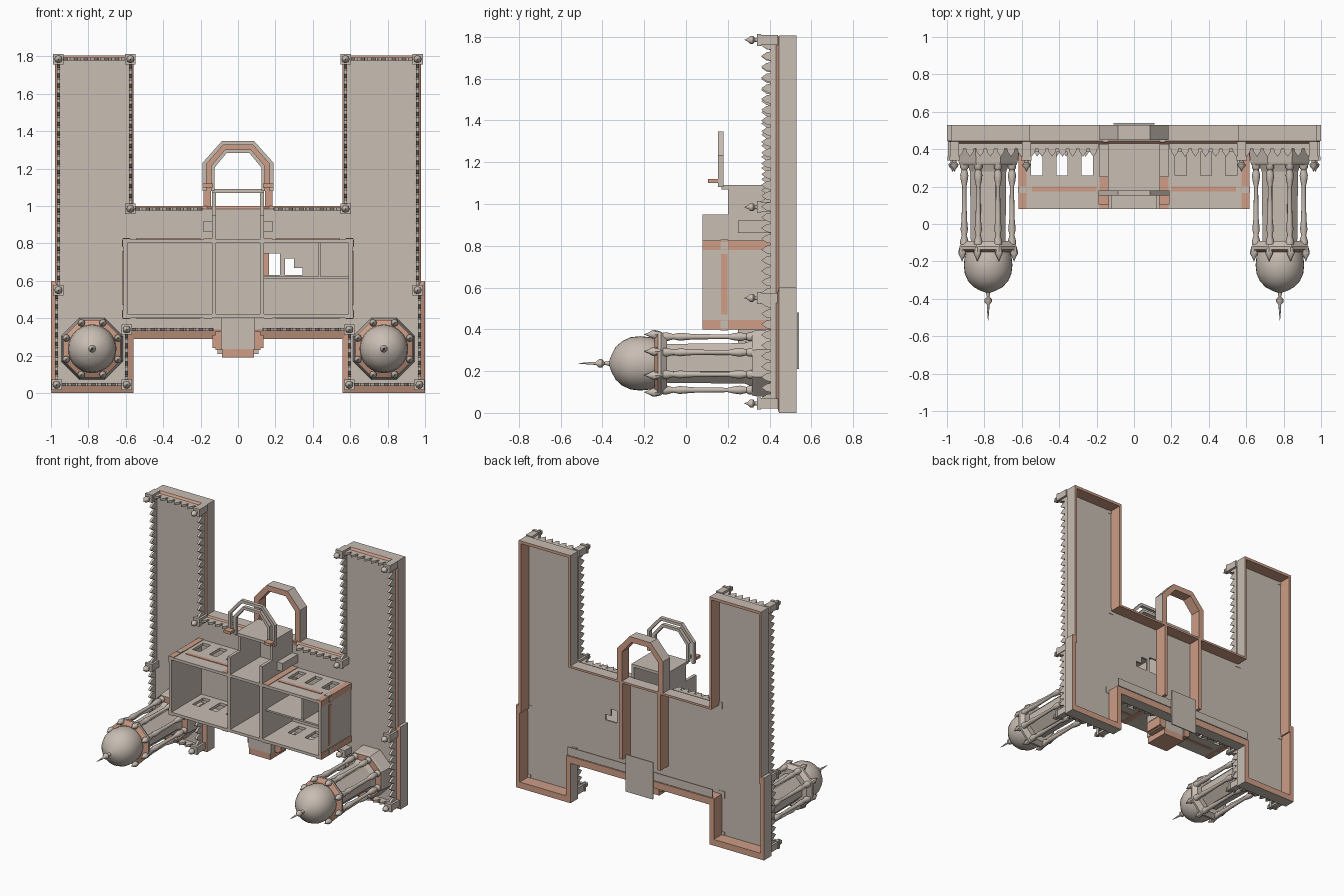
import bpy, bmesh, math
from mathutils import Matrix

cube = bpy.data.objects.get("Cube")
if cube:
    bpy.data.objects.remove(cube)


def material(name, rgb):
    m = bpy.data.materials.new(name)
    m.use_nodes = True
    m.diffuse_color = (*rgb, 1)
    m.node_tree.nodes["Principled BSDF"].inputs["Base Color"].default_value = (*rgb, 1)
    return m


MATS = [material("stone", (0.58, 0.51, 0.45)), material("terracotta", (0.62, 0.34, 0.24))]
STONE, CLAY = 0, 1


def finish(name, bm, smooth=False):
    bmesh.ops.recalc_face_normals(bm, faces=bm.faces)
    me = bpy.data.meshes.new(name)
    bm.to_mesh(me)
    bm.free()
    for m in MATS:
        me.materials.append(m)
    ob = bpy.data.objects.new(name, me)
    bpy.context.collection.objects.link(ob)
    if smooth:
        bpy.ops.object.select_all(action='DESELECT')
        ob.select_set(True)
        bpy.context.view_layer.objects.active = ob
        bpy.ops.object.shade_smooth_by_angle(angle=math.radians(40))
    return ob


def add_box(bm, x0, x1, y0, y1, z0, z1, mat=STONE):
    vs = bmesh.ops.create_cube(bm, size=1)["verts"]
    mid = Matrix.Translation(((x0 + x1) / 2, (y0 + y1) / 2, (z0 + z1) / 2))
    bmesh.ops.transform(bm, verts=vs, matrix=mid @ Matrix.Diagonal((x1 - x0, y1 - y0, z1 - z0, 1)))
    for f in {f for v in vs for f in v.link_faces}:
        f.material_index = mat


def box(name, *args):
    bm = bmesh.new()
    add_box(bm, *args)
    return finish(name, bm)


def add_prism(bm, pts, y0, y1):
    a, b = ([bm.verts.new((x, y, z)) for x, z in pts] for y in (y0, y1))
    n = len(pts)
    bm.faces.new(a)
    bm.faces.new(b)
    for i in range(n):
        bm.faces.new((a[i], a[(i + 1) % n], b[(i + 1) % n], b[i]))


def band(name, outer, inner, y_out, y_in, y_back, mats, closed=True):
    """Wall between two outlines: mats colour outer, front, inner, back."""
    bm = bmesh.new()
    rows = [[bm.verts.new((x, y, z)) for x, z in pts] for pts, y in
            ((outer, y_back), (outer, y_out), (inner, y_in), (inner, y_back))]
    n = len(outer)
    for k in range(4):
        a, b = rows[k], rows[(k + 1) % 4]
        for i in range(n if closed else n - 1):
            j = (i + 1) % n
            bm.faces.new((a[i], a[j], b[j], b[i])).material_index = mats[k]
    if not closed:
        for i in (0, n - 1):
            bm.faces.new([r[i] for r in rows])
    return finish(name, bm)


def add_lathe(bm, cx, cz, profile, sides, phase=0.0):
    """Turn (radius, y) points round an axis along y."""
    rings = [[bm.verts.new((cx + r * math.cos(phase + math.tau * i / sides), y,
                            cz + r * math.sin(phase + math.tau * i / sides)))
              for i in range(sides)] for r, y in profile]
    for a, b in zip(rings, rings[1:]):
        for i in range(sides):
            j = (i + 1) % sides
            bm.faces.new((a[i], a[j], b[j], b[i]))
    bm.faces.new(rings[0])
    bm.faces.new(rings[-1])


def cut(ob, cutter):
    cutter.hide_render = True
    cutter.hide_viewport = True
    mod = ob.modifiers.new("openings", 'BOOLEAN')
    mod.object = cutter
    mod.solver = 'EXACT'


def mirrored(half):
    return half + [(-x, z) for x, z in reversed(half)]


def rect(x, z0, z1):
    return [(x, z0), (x, z1), (-x, z1), (-x, z0)]


# Terrace: battered retaining wall and its floor
rail = [(.575, .985), (.575, 1.785), (.96, 1.785), (.96, .55),
        (.97, .55), (.97, .045), (.595, .045), (.595, .34)]
edge = [(.56, 1.0), (.56, 1.805), (.978, 1.805), (.978, .6),
        (1.0, .6), (1.0, 0), (.56, 0), (.56, .29)]
band("terrace_wall", mirrored(edge), mirrored(rail), .445, .43, .53, (STONE, CLAY, CLAY, CLAY))
bm = bmesh.new()
add_prism(bm, mirrored(rail), .425, .437)
floor = finish("terrace_floor", bm)
bm = bmesh.new()
add_box(bm, .14, .225, .3, .6, .63, .745)
add_prism(bm, [(.25, .63), (.345, .63), (.345, .67), (.30, .67), (.30, .72), (.25, .72)], .3, .6)
cut(floor, finish("floor_opening_cutter", bm))

# Parapet: low kerb with pointed merlons along every edge
bm = bmesh.new()
runs = list(zip(rail, rail[1:])) + [((.19, .985), rail[0]), ((.13, .34), rail[-1])]
for s in (-1, 1):
    for (xa, za), (xb, zb) in runs:
        length = math.hypot(xb - xa, zb - za)
        if length < .05:
            continue
        along_x = abs(xb - xa) > abs(zb - za)
        hx, hz = (0, .008) if along_x else (.008, 0)
        xs, zs = sorted((s * xa, s * xb)), sorted((za, zb))
        add_box(bm, xs[0] - hx, xs[1] + hx, .405, .43, zs[0] - hz, zs[1] + hz)
        count = round(length / .052)
        for i in range(count):
            t = (i + .5) / count
            x, z = s * (xa + (xb - xa) * t), za + (zb - za) * t
            sides = []
            for o in (-.008, .008):
                ring = [(-.022, .407), (-.018, .385), (0, .36), (.018, .385), (.022, .407)]
                sides.append([bm.verts.new((x + u, y, z + o) if along_x else (x + o, y, z + u))
                              for u, y in ring])
            a, b = sides
            bm.faces.new(a)
            bm.faces.new(b)
            for k in range(5):
                bm.faces.new((a[k], a[k - 1], b[k - 1], b[k]))
finish("parapet", bm)

# Corner posts with turned finials
posts, finials = bmesh.new(), bmesh.new()
for s in (-1, 1):
    for x, z in rail[:4] + rail[5:]:
        add_box(posts, s * x - .024, s * x + .024, .36, .44, z - .024, z + .024)
        add_box(posts, s * x - .028, s * x + .028, .34, .36, z - .028, z + .028)
        add_lathe(finials, s * x, z, [(.012, .345), (.010, .33), (.021, .32), (.02, .308),
                                      (.008, .295), (.001, .28)], 10)
finish("corner_posts", posts)
finish("post_finials", finials, True)

# Domed pavilions on the two front corners
EIGHTH = math.pi / 8
for s, side in ((-1, "right"), (1, "left")):
    cx, cz = s * .78, .237
    bm = bmesh.new()
    add_lathe(bm, cx, cz, [(.178, .43), (.17, .33), (.165, .315)], 8, EIGHTH)
    for f in bm.faces:
        f.material_index = CLAY if len(f.verts) == 8 else STONE
    finish(side + "_pavilion_base", bm)
    bm = bmesh.new()
    add_lathe(bm, cx, cz, [(.12, .32), (.105, .28), (.1, -.12)], 8, EIGHTH)
    finish(side + "_pavilion_core", bm)
    bm = bmesh.new()
    add_lathe(bm, cx, cz, [(.14, -.09), (.165, -.12), (.165, -.135), (.135, -.15)], 8, EIGHTH)
    for f in bm.faces:
        f.material_index = CLAY if f.calc_center_median().y < -.13 else STONE
    finish(side + "_pavilion_eave", bm)
    bm = bmesh.new()
    for i in range(8):
        a = EIGHTH + math.tau * i / 8
        x, z = cx + .138 * math.cos(a), cz + .138 * math.sin(a)
        add_lathe(bm, x, z, [(.022, .32), (.022, .3), (.015, .29), (.022, .26), (.018, .23),
                             (.011, .2), (.014, .03), (.02, -.03), (.013, -.06), (.022, -.09),
                             (.022, -.11)], 10)
        x, z = cx + .15 * math.cos(a), cz + .15 * math.sin(a)
        add_lathe(bm, x, z, [(.014, -.12), (.02, -.145), (.02, -.16), (.009, -.18), (.001, -.2)], 8)
    finish(side + "_pavilion_columns", bm, True)
    bm = bmesh.new()
    add_lathe(bm, cx, cz, [(.112, -.13), (.125, -.17), (.13, -.22), (.125, -.265), (.107, -.305),
                           (.078, -.337), (.04, -.357), (.012, -.367), (.007, -.39), (.02, -.402),
                           (.02, -.416), (.007, -.432), (.006, -.46), (.001, -.515)], 32)
    finish(side + "_dome", bm, True)

# Side ranges: open rooms inside one long walled block
block = band("room_block", rect(.612, .402, .822), rect(.592, .422, .802), .08, .08, .43, [STONE] * 4)
bm = bmesh.new()
for s in (-1, 1):
    for x in (.25, .385, .52):
        add_box(bm, s * x - .03, s * x + .03, .26, .385, .3, .9)
cut(block, finish("window_cutter", bm))
bm = bmesh.new()
add_box(bm, .43, .442, .12, .43, .62, .805)
add_box(bm, .13, .595, .12, .43, .612, .624)
finish("room_dividers", bm)

# Terracotta corner strips and mouldings on the block
bm = bmesh.new()
caps = bmesh.new()
for s in (-1, 1):
    x0, x1 = sorted((s * .61, s * .617))
    for z0, z1 in ((.402, .445), (.78, .822)):
        add_box(bm, x0, x1, .08, .43, z0, z1, CLAY)
        add_box(caps, x0 - .004, x1 + .004, .165, .2, z0 + .003, z1 - .003)
    add_box(bm, x0, x1, .168, .198, .47, .76, CLAY)
    for z in (.398, .819):
        for a, b, ya, yb in ((.575, .617, .08, .43), (.14, .185, .08, .43), (.2, .545, .175, .2)):
            xa, xb = sorted((s * a, s * b))
            add_box(bm, xa, xb, ya, yb, z, z + .007, CLAY)
        add_box(caps, s * .596 - .018, s * .596 + .018, .165, .2, z - .003, z + .01)
finish("block_mouldings", bm)
finish("moulding_caps", caps)

# Central hall: two long walls, closed at the upper end
bm = bmesh.new()
for s in (-1, 1):
    x0, x1 = sorted((s * .118, s * .14))
    add_box(bm, x0, x1, .08, .43, .402, .95)
    add_box(bm, x0, x1, .2, .43, .95, 1.09)
    xa, xb = sorted((s * .135, s * .185))
    add_box(bm, xa, xb, .25, .43, .86, .92)
add_box(bm, -.14, .14, .17, .43, 1.07, 1.09)
add_box(bm, -.14, .14, .08, .43, .402, .422)
finish("hall_walls", bm)
bm = bmesh.new()
for s in (-1, 1):
    x0, x1 = sorted((s * .14, s * .165))
    add_box(bm, x0, x1, .435, .53, .43, 1.0, CLAY)
    x0, x1 = sorted((s * .135, s * .19))
    add_box(bm, x0, x1, .105, .153, 1.1, 1.12, CLAY)
finish("hall_brickwork", bm)


# Apse: faceted arched tube with raised trims and keyhole windows
def arch(t, base=1.0):
    half = [(.185 - t, base), (.185 - t, 1.23 - .4 * t), (.085 - .4 * t, 1.343 - t)]
    return mirrored(half)


apse = band("apse", arch(0), arch(.055), .165, .165, .45, (STONE, CLAY, STONE, STONE), False)
band("apse_rear", arch(0), arch(.04), .45, .45, .53, (STONE, CLAY, CLAY, CLAY), False)
for name, t in (("outer", -.004), ("inner", .04)):
    band("apse_" + name + "_trim", arch(t, 1.08), arch(t + .02, 1.08), .153, .153, .18, [STONE] * 4, False)
bm = bmesh.new()
add_box(bm, -.02, .02, .25, .36, 1.25, 1.5)
add_box(bm, -.04, .04, .21, .26, 1.25, 1.5)
for z in (1.16,):
    add_box(bm, -.4, .4, .25, .36, z - .02, z + .02)
    add_box(bm, -.4, .4, .21, .26, z - .035, z + .035)
cut(apse, finish("apse_window_cutter", bm))

# Entrance porch with stepped brick flanks
bm = bmesh.new()
add_box(bm, -.09, .09, .25, .43, .235, .41)
add_box(bm, -.085, .085, .25, .43, .19, .235, CLAY)
for s in (-1, 1):
    for a, b, z0, z1 in ((.085, .12, .23, .33), (.11, .135, .24, .31)):
        x0, x1 = sorted((s * a, s * b))
        add_box(bm, x0, x1, .3, .44, z0, z1, CLAY)
finish("porch", bm)

# Footing plates on the underside
box("porch_footing", -.11, .11, .532, .54, .21, .48)
box("front_footing", -.585, .585, .522, .53, .345, .405)
